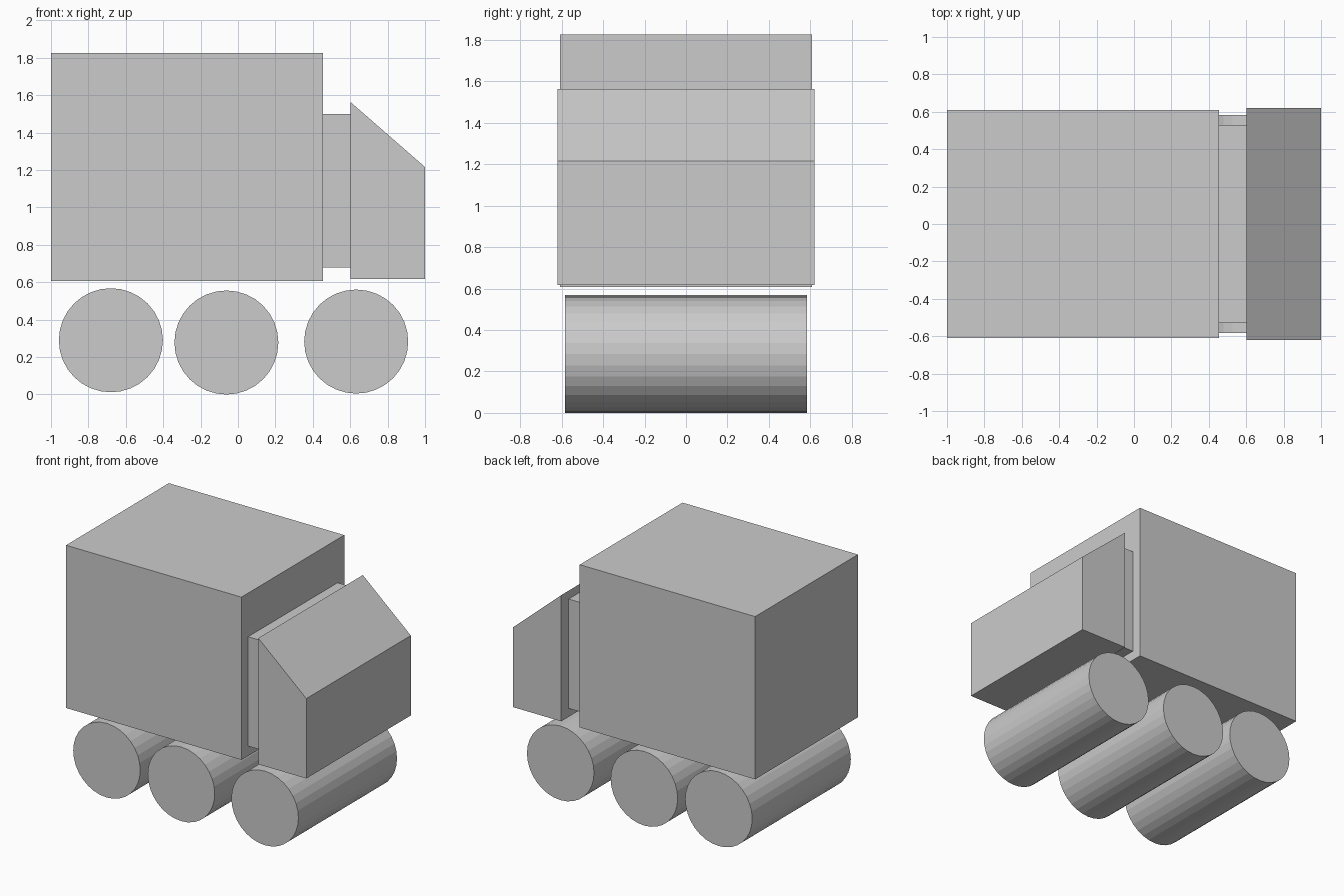
import bpy
import bmesh
import math

if "Cube" in bpy.data.objects:
    bpy.data.objects.remove(bpy.data.objects["Cube"])


def extruded(name, profile, half_width):
    """Extrude a closed (x, z) profile symmetrically along y."""
    bm = bmesh.new()
    face = bm.faces.new([bm.verts.new((x, -half_width, z)) for x, z in profile])
    result = bmesh.ops.extrude_face_region(bm, geom=[face])
    new_verts = [g for g in result["geom"] if isinstance(g, bmesh.types.BMVert)]
    bmesh.ops.translate(bm, verts=new_verts, vec=(0, 2 * half_width, 0))
    bmesh.ops.recalc_face_normals(bm, faces=bm.faces)
    mesh = bpy.data.meshes.new(name)
    bm.to_mesh(mesh)
    bm.free()
    obj = bpy.data.objects.new(name, mesh)
    bpy.context.collection.objects.link(obj)
    return obj


def rectangle(x0, x1, z0, z1):
    return [(x0, z0), (x1, z0), (x1, z1), (x0, z1)]


# Cargo box and the narrower link behind the cab
extruded("cargo_box", rectangle(-1.0, 0.455, 0.607, 1.827), 0.609)
extruded("cab_link", rectangle(0.455, 0.602, 0.68, 1.50), 0.53)

# Cab with sloping windscreen
extruded("cab", [(0.602, 0.617), (1.0, 0.617), (1.0, 1.216), (0.602, 1.563)], 0.619)

# Full-width wheel rollers
wheels = [("rear", -0.68, 0.29), ("middle", -0.062, 0.278), ("front", 0.632, 0.283)]
for label, x, z in wheels:
    bpy.ops.mesh.primitive_cylinder_add(
        vertices=32, radius=0.278, depth=1.168,
        location=(x, 0, z), rotation=(math.pi / 2, 0, 0))
    bpy.context.object.name = label + "_wheels"
